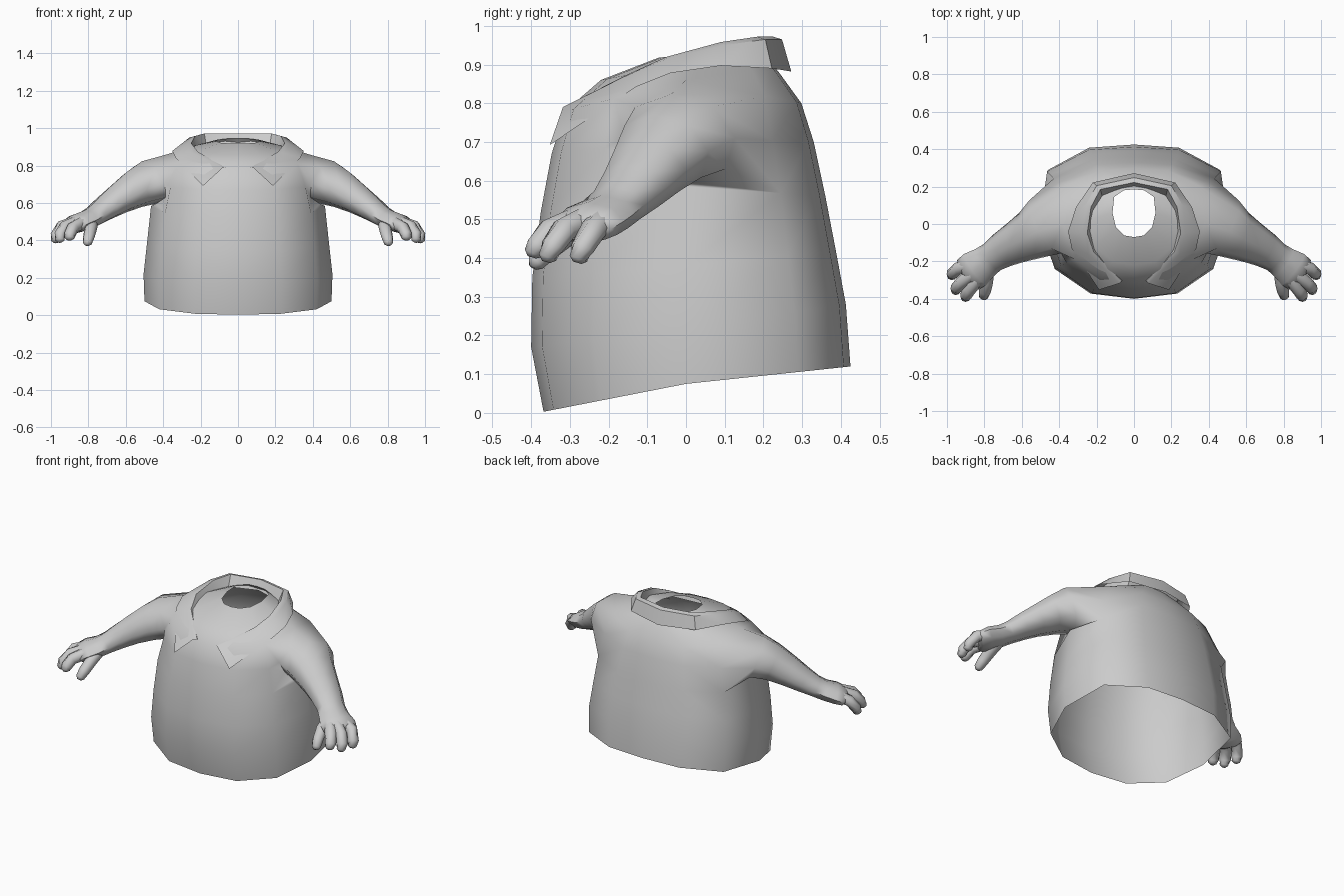
import bpy, bmesh
from math import sin, cos, pi, radians
from mathutils import Vector

if "Cube" in bpy.data.objects:
    bpy.data.objects.remove(bpy.data.objects["Cube"])

Z = Vector((0, 0, 1))


def finish(bm, name, angle=50):
    """Turn a right-hand half into a mirrored, smooth-shaded object."""
    bmesh.ops.recalc_face_normals(bm, faces=bm.faces)
    me = bpy.data.meshes.new(name)
    bm.to_mesh(me)
    bm.free()
    ob = bpy.data.objects.new(name, me)
    bpy.context.collection.objects.link(ob)
    mod = ob.modifiers.new("Mirror", 'MIRROR')
    mod.use_clip = True
    bpy.context.view_layer.objects.active = ob
    ob.select_set(True)
    bpy.ops.object.modifier_apply(modifier="Mirror")
    bpy.ops.object.shade_smooth_by_angle(angle=radians(angle))
    ob.select_set(False)
    return ob


def bridge(bm, a, b, closed=True):
    n = len(a)
    for i in range(n if closed else n - 1):
        j = (i + 1) % n
        bm.faces.new((a[i], a[j], b[j], b[i]))


def tube(bm, path, start=None, n=8):
    """Loft elliptical rings along path of (centre, vertical r, horizontal r)."""
    pts = [Vector(p[0]) for p in path]
    prev = start
    for k, (_, rv, rh) in enumerate(path):
        d = (pts[min(k + 1, len(pts) - 1)] - pts[max(k - 1, 0)]).normalized()
        back = Z.cross(d).normalized()
        up = d.cross(back)
        ring = [bm.verts.new(pts[k] - up * cos(2 * pi * i / n) * rv
                             + back * sin(2 * pi * i / n) * rh) for i in range(n)]
        if prev:
            bridge(bm, prev, ring)
        prev = ring
    bm.faces.new(prev)


# Shirt body: half of a 12-sided shell, open at the hem and neck
section = [(0, -1), (.46, -.93), (.84, -.6), (1, 0), (.92, .68), (.48, .96), (0, 1)]
# front y, front z, centre y, side z, half width, back y, back z
levels = [
    (-.368, .003, 0, .075, .50, .425, .12),
    (-.40, .17, 0, .22, .505, .413, .28),
    (-.397, .35, 0, .38, .487, .387, .42),
    (-.375, .52, 0, .585, .465, .36, .56),
    (-.347, .67, 0, .71, .43, .33, .70),
    (-.312, .78, 0, .86, .38, .298, .80),
    (-.22, .86, .02, .905, .24, .24, .88),
    (-.07, .918, .06, .93, .115, .185, .945),
]
bm = bmesh.new()
rows = []
for yf, zf, yc, zs, w, yb, zb in levels:
    rows.append([bm.verts.new((u * w,
                               yc + v * ((yb - yc) if v > 0 else (yc - yf)),
                               zs + abs(v) * ((zb if v > 0 else zf) - zs)))
                 for u, v in section])
for r in range(len(rows) - 1):
    for c in range(6):
        if r in (3, 4) and c in (2, 3):      # arm hole
            continue
        bm.faces.new((rows[r][c], rows[r][c + 1], rows[r + 1][c + 1], rows[r + 1][c]))

# Arm grown out of the arm hole, ending in the palm
hole = [rows[r][c] for r, c in
        ((3, 3), (3, 4), (4, 4), (5, 4), (5, 3), (5, 2), (4, 2), (3, 2))]
tube(bm, [
    ((.475, -.015, .71), .122, .165),
    ((.55, -.06, .675), .105, .135),
    ((.63, -.10, .627), .086, .113),
    ((.70, -.138, .58), .071, .097),
    ((.76, -.178, .537), .058, .083),
    ((.80, -.207, .513), .053, .088),
    ((.85, -.243, .495), .052, .102),
    ((.888, -.272, .475), .042, .098),
    ((.90, -.28, .468), .025, .07),
], start=hole)
finish(bm, "shirt_and_arms", 60)

# Three fingers and a thumb, curling downward
digits = [
    [(.87, -.215, .497), (.945, -.24, .473), (.973, -.268, .425), (.974, -.278, .398), (.974, -.281, .388)],
    [(.86, -.265, .497), (.925, -.315, .473), (.952, -.345, .43), (.953, -.358, .402), (.953, -.361, .39)],
    [(.84, -.30, .49), (.882, -.355, .468), (.90, -.385, .43), (.90, -.395, .412), (.90, -.398, .402)],
    [(.785, -.24, .495), (.787, -.31, .462), (.797, -.36, .42), (.805, -.388, .388), (.808, -.396, .376)],
]
bm = bmesh.new()
for path in digits:
    tube(bm, list(zip(path, (.035, .033, .03, .024, .011), (.036, .034, .032, .026, .012))))
finish(bm, "fingers", 60)

# Folded collar: inner band, top rim and outer flap, from back centre to front
collar = [
    [(0, .20, .915), (.17, .15, .91), (.22, .07, .90), (.23, -.04, .88), (.195, -.14, .848), (.06, -.285, .775)],
    [(0, .222, .973), (.18, .185, .972), (.23, .09, .958), (.25, -.05, .92), (.215, -.15, .875), (.065, -.305, .788)],
    [(0, .248, .965), (.20, .205, .965), (.26, .10, .95), (.278, -.05, .915), (.245, -.16, .868), (.08, -.318, .79)],
    [(0, .272, .882), (.22, .222, .89), (.31, .09, .897), (.352, -.04, .878), (.333, -.13, .842), (.187, -.352, .692)],
]
bm = bmesh.new()
strips = [[bm.verts.new(p) for p in row] for row in collar]
for a, b in zip(strips, strips[1:]):
    bridge(bm, a, b, closed=False)
finish(bm, "collar", 40)
